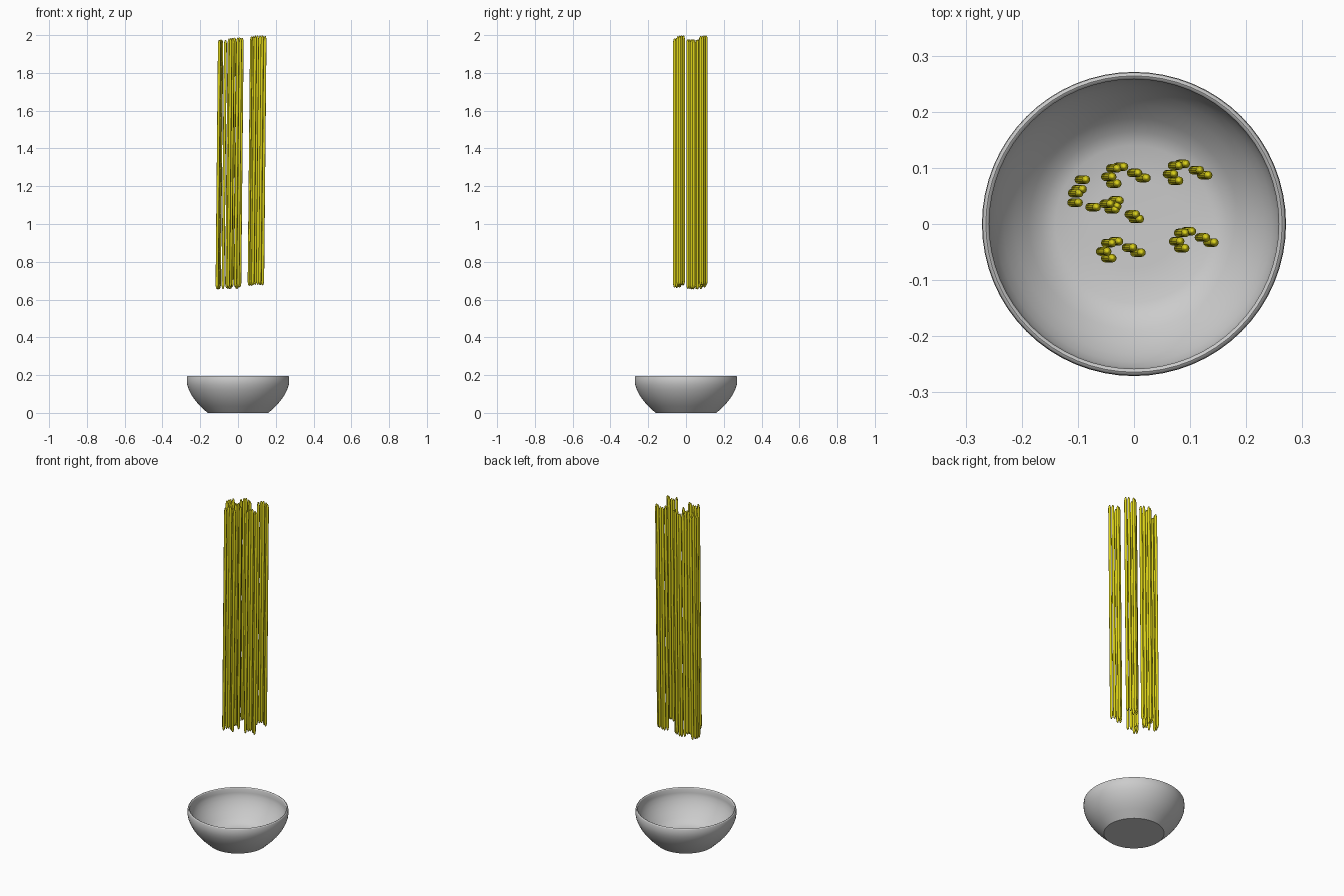
import bpy, bmesh, math

if "Cube" in bpy.data.objects:
    bpy.data.objects.remove(bpy.data.objects["Cube"])

def lathe(name, profile, segs):
    """Revolve an (r, z) profile round z; r = 0 becomes a pole."""
    bm = bmesh.new()
    rings = []
    for r, z in profile:
        if r == 0:
            rings.append([bm.verts.new((0, 0, z))] * segs)
        else:
            rings.append([bm.verts.new((r * math.cos(2 * math.pi * i / segs),
                                        r * math.sin(2 * math.pi * i / segs), z))
                          for i in range(segs)])
    for a, b in zip(rings, rings[1:]):
        for i in range(segs):
            j = (i + 1) % segs
            bm.faces.new(list(dict.fromkeys((a[i], a[j], b[j], b[i]))))
    bmesh.ops.recalc_face_normals(bm, faces=bm.faces)
    me = bpy.data.meshes.new(name)
    bm.to_mesh(me)
    bm.free()
    return me

def add(name, mesh):
    ob = bpy.data.objects.new(name, mesh)
    bpy.context.collection.objects.link(ob)
    return ob

# Bowl: outer wall, rounded lip, inner wall and floor
outer = [(0, 0), (0.162, 0), (0.17, 0.008), (0.2, 0.036), (0.225, 0.064), (0.246, 0.094),
         (0.261, 0.124), (0.269, 0.148), (0.271, 0.165), (0.27, 0.19)]
lip = [(0.268, 0.194), (0.264, 0.196), (0.26, 0.194), (0.258, 0.19)]
inner = [(0.258, 0.165), (0.255, 0.148), (0.246, 0.125), (0.232, 0.1), (0.213, 0.075),
         (0.188, 0.048), (0.165, 0.028), (0.14, 0.018), (0.08, 0.015), (0, 0.014)]
bowl = add("bowl", lathe("bowl", outer + lip + inner, 64))

# Noodle strand: long thin rod with tapered ends, leaning slightly to +x
L, R, LEAN = 1.322, 0.0076, 0.013
tip = [(0, 0), (0.0035, 0.003), (0.0058, 0.01), (R, 0.022)]
noodle_mesh = lathe("noodle", tip + [(r, L - z) for r, z in reversed(tip)], 12)
for v in noodle_mesh.vertices:
    v.co.x += LEAN * (v.co.z / L - 0.5)
mat = bpy.data.materials.new("noodle_yellow")
mat.diffuse_color = (0.72, 0.65, 0.01, 1)
mat.use_nodes = True
mat.node_tree.nodes["Principled BSDF"].inputs["Base Color"].default_value = mat.diffuse_color
noodle_mesh.materials.append(mat)

# One bundle of six strands: x, y, height offset
bundle = [(0, 0, 0), (0.012, 0.003, 0.003), (-0.009, -0.015, -0.002),
          (0, -0.027, 0), (0.037, -0.008, 0.003), (0.052, -0.017, 0.001)]
bundles = [(0.074, 0.104, 0.674), (0.085, -0.016, 0.674), (-0.045, -0.034, 0.662),
           (-0.036, 0.099, 0.663)]
strands = [(bx + x, by + y, bz + z) for bx, by, bz in bundles for x, y, z in bundle]
# Two looser bundles in the middle and on the left
strands += [(x, y, 0.656) for x, y in
            [(-0.048, 0.036), (-0.032, 0.042), (-0.039, 0.026), (-0.036, 0.032),
             (-0.003, 0.017), (0.004, 0.009)]]
strands += [(x, y, 0.654) for x, y in
            [(-0.092, 0.079), (-0.098, 0.062), (-0.104, 0.055), (-0.105, 0.038),
             (-0.073, 0.03)]]
noodles = []
for i, p in enumerate(strands):
    ob = add(f"noodle_{i + 1}", noodle_mesh)
    ob.location = p
    noodles.append(ob)

# Smooth shading
for ob in (bowl, noodles[0]):
    with bpy.context.temp_override(object=ob, active_object=ob, selected_objects=[ob],
                                   selected_editable_objects=[ob]):
        bpy.ops.object.shade_smooth_by_angle(angle=math.radians(40))
